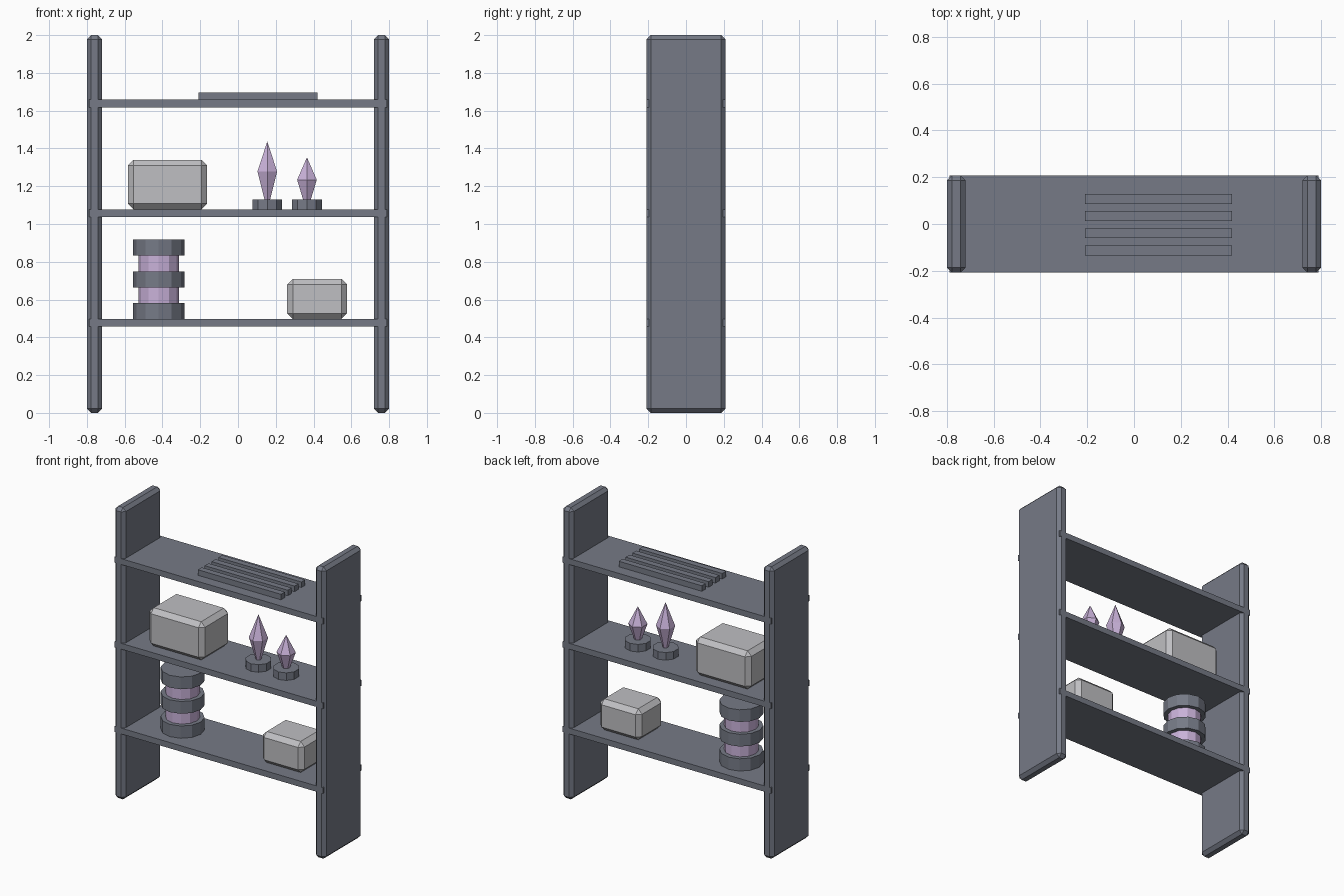
import bpy
import bmesh
from mathutils import Vector

cube = bpy.data.objects.get("Cube")
if cube:
    bpy.data.objects.remove(cube, do_unlink=True)


def material(name, color):
    mat = bpy.data.materials.new(name)
    mat.use_nodes = True
    mat.diffuse_color = (*color, 1)
    mat.node_tree.nodes["Principled BSDF"].inputs["Base Color"].default_value = (*color, 1)
    return mat


SLATE = material("slate_grey", (0.18, 0.195, 0.24))
PALE = material("pale_grey", (0.52, 0.52, 0.54))
LILAC = material("lilac", (0.58, 0.44, 0.69))


def finish(bm, name, mat):
    bmesh.ops.recalc_face_normals(bm, faces=bm.faces)
    mesh = bpy.data.meshes.new(name)
    bm.to_mesh(mesh)
    bm.free()
    mesh.materials.append(mat)
    obj = bpy.data.objects.new(name, mesh)
    bpy.context.collection.objects.link(obj)
    return obj


def box(name, low, high, mat, chamfer=0):
    low, high = Vector(low), Vector(high)
    bm = bmesh.new()
    bmesh.ops.create_cube(bm, size=1)
    for v in bm.verts:
        v.co = (low + high) / 2 + v.co * (high - low)
    if chamfer:
        bmesh.ops.bevel(bm, geom=bm.edges[:], offset=chamfer, segments=1, affect='EDGES')
    return finish(bm, name, mat)


def cone(name, x, z0, z1, r0, r1, sides, mat, bm=None):
    """Upright frustum standing on z0, with one corner facing the front."""
    bm = bmesh.new()
    bmesh.ops.create_cone(bm, cap_ends=True, segments=sides, radius1=r0, radius2=r1, depth=z1 - z0)
    turn = max(bm.verts, key=lambda v: v.co.y).co.copy()
    if abs(turn.x) > 0.001:
        bmesh.ops.rotate(bm, verts=bm.verts, matrix=turn.to_2d().to_3d().rotation_difference(Vector((0, 1, 0))).to_matrix())
    bmesh.ops.translate(bm, verts=bm.verts, vec=(x, 0, (z0 + z1) / 2))
    return finish(bm, name, mat)


# Side panels
DEPTH = 0.208
for side, x in (("right", -0.76), ("left", 0.76)):
    box(side + "_panel", (x - 0.04, -DEPTH, 0), (x + 0.04, DEPTH, 2), SLATE, 0.022)

# Shelves
LOWER, MIDDLE, UPPER = 0.497, 1.078, 1.658
for name, top in (("lower", LOWER), ("middle", MIDDLE), ("upper", UPPER)):
    box(name + "_shelf", (-0.79, -DEPTH, top - 0.04), (0.79, DEPTH, top), SLATE)

# Slats lying on the upper shelf
for i in range(4):
    y = (i - 1.5) * 0.0735 - 0.003
    box("slat_%d" % (i + 1), (-0.21, y - 0.021, UPPER - 0.005), (0.42, y + 0.021, 1.696), SLATE)

# Storage boxes
box("large_box", (-0.583, -0.153, MIDDLE), (-0.163, 0.153, 1.34), PALE, 0.03)
box("small_box", (0.26, -0.133, LOWER), (0.577, 0.133, 0.71), PALE, 0.03)

# Canister with three collars
cone("canister_core", -0.42, LOWER, 0.9, 0.108, 0.108, 12, LILAC)
for i in range(3):
    z = LOWER + i * 0.168
    cone("canister_collar_%d" % (i + 1), -0.42, z, z + 0.084, 0.137, 0.137, 12, SLATE)

# Crystals on pedestals
for name, x, waist, tip, foot in (("tall", 0.155, 1.278, 1.437, 0.016), ("short", 0.365, 1.234, 1.353, 0.022)):
    cone(name + "_pedestal", x, MIDDLE, 1.13, 0.083, 0.083, 10, SLATE)
    cone(name + "_crystal_bottom", x, 1.125, waist, foot, 0.06, 6, LILAC)
    cone(name + "_crystal_top", x, waist, tip, 0.06, 0, 6, LILAC)
